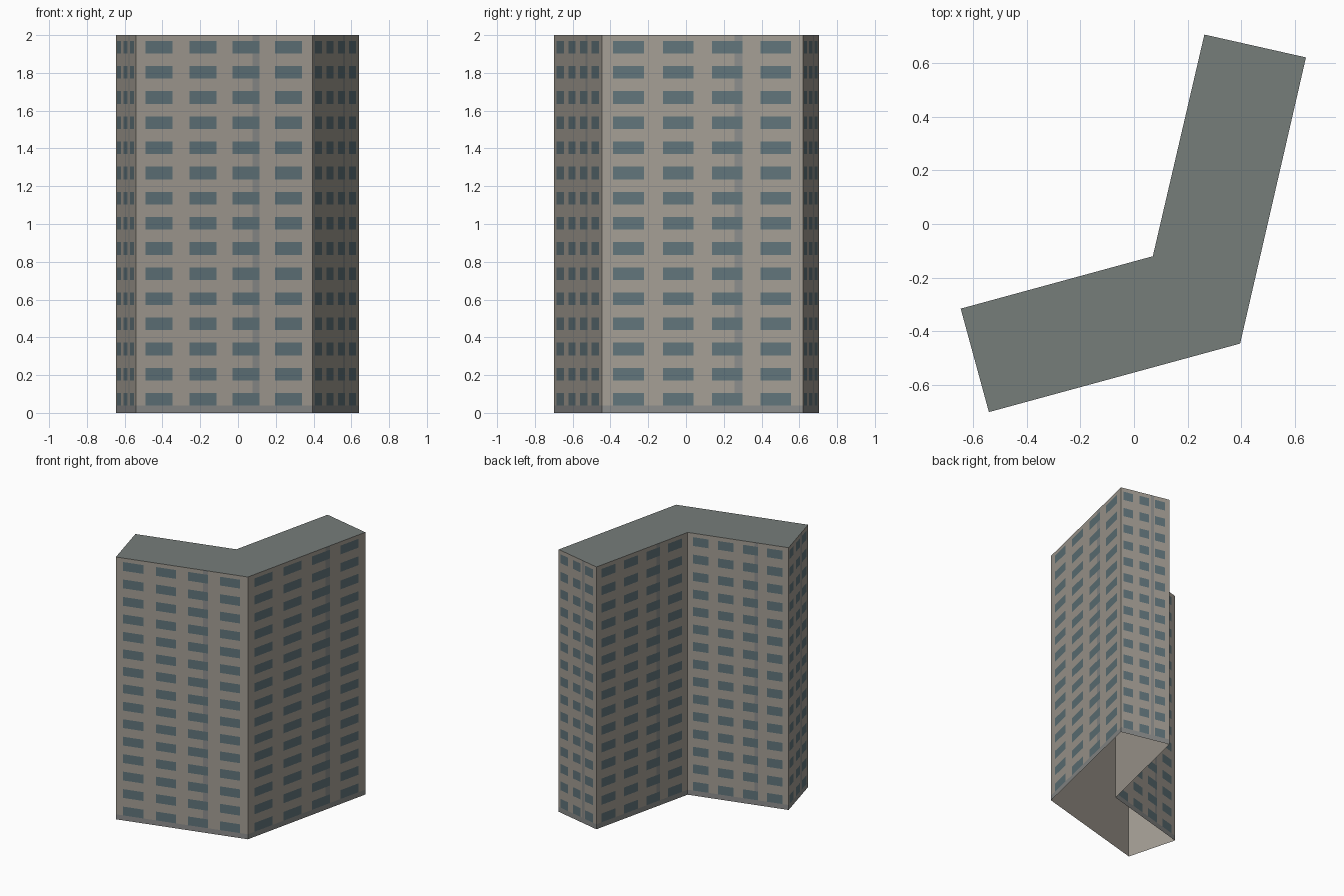
import bpy
import bmesh
from mathutils import Vector

if "Cube" in bpy.data.objects:
    bpy.data.objects.remove(bpy.data.objects["Cube"])

HEIGHT = 2.0
# Bent footprint, counter-clockwise from above
PLAN = [(-0.645, -0.315), (-0.54, -0.70), (0.395, -0.445),
        (0.64, 0.62), (0.262, 0.705), (0.07, -0.12)]
LONG = [(0.055, 0.208), (0.303, 0.456), (0.547, 0.699), (0.787, 0.94)]
SHORT = [(0.05, 0.25), (0.375, 0.575), (0.70, 0.91)]
ROWS = [(0.038 + i * 0.1332, 0.105 + i * 0.1332) for i in range(15)]


def material(name, rgb):
    m = bpy.data.materials.new(name)
    m.diffuse_color = (*rgb, 1)
    m.use_nodes = True
    m.node_tree.nodes["Principled BSDF"].inputs["Base Color"].default_value = m.diffuse_color
    return m


WALL = material("wall_plaster", (0.37, 0.34, 0.295))
GLASS = material("window_glass", (0.118, 0.175, 0.195))
TRIM = material("grey_trim", (0.26, 0.265, 0.26))
ROOF = material("roof_grey", (0.18, 0.205, 0.195))


def make_object(name, bm, mats):
    me = bpy.data.meshes.new(name)
    bm.to_mesh(me)
    bm.free()
    for m in mats:
        me.materials.append(m)
    ob = bpy.data.objects.new(name, me)
    bpy.context.collection.objects.link(ob)


def inside(v, spans):
    return any(a < v < b for a, b in spans)


def facade(name, a, b, windows, strip):
    """One flat wall, divided so windows, drain strip and plinth are flush."""
    us = sorted({0, 1, *strip, *(v for w in windows for v in w)})
    zs = sorted({0, HEIGHT, *(v for r in ROWS for v in r)})
    a, b = Vector((*a, 0)), Vector((*b, 0))
    bm = bmesh.new()
    grid = [[bm.verts.new(a.lerp(b, u) + Vector((0, 0, z))) for u in us] for z in zs]
    for j in range(len(zs) - 1):
        for i in range(len(us) - 1):
            f = bm.faces.new((grid[j][i], grid[j][i + 1],
                              grid[j + 1][i + 1], grid[j + 1][i]))
            u, z = (us[i] + us[i + 1]) / 2, (zs[j] + zs[j + 1]) / 2
            if inside(u, windows) and inside(z, ROWS):
                f.material_index = 1
            elif j == 0 or inside(u, [strip]):
                f.material_index = 2
    make_object(name, bm, [WALL, GLASS, TRIM])


# Outer walls: the two wing ends are short, the rest long
names = ["left_end_wall", "front_wall", "right_wall",
         "back_end_wall", "inner_back_wall", "inner_left_wall"]
for k, name in enumerate(names):
    a, b = PLAN[k], PLAN[(k + 1) % 6]
    end = k in (0, 3)
    # inner_back_wall and the others run left to right seen from outside
    facade(name, a, b, SHORT if end else LONG, (0.62, 0.68) if end else (0.66, 0.699))

# Flat roof
bm = bmesh.new()
bm.faces.new([bm.verts.new((x, y, HEIGHT)) for x, y in PLAN])
make_object("roof", bm, [ROOF])

# Plain wall lining, seen through the open underside
bm = bmesh.new()
centre = Vector((0.23, -0.28))
pts = [centre.lerp(Vector(p), 0.996) for p in PLAN]
low = [bm.verts.new((p.x, p.y, 0)) for p in pts]
top = [bm.verts.new((p.x, p.y, HEIGHT - 0.002)) for p in pts]
for k in range(6):
    n = (k + 1) % 6
    bm.faces.new((low[n], low[k], top[k], top[n]))
make_object("inner_lining", bm, [WALL])
